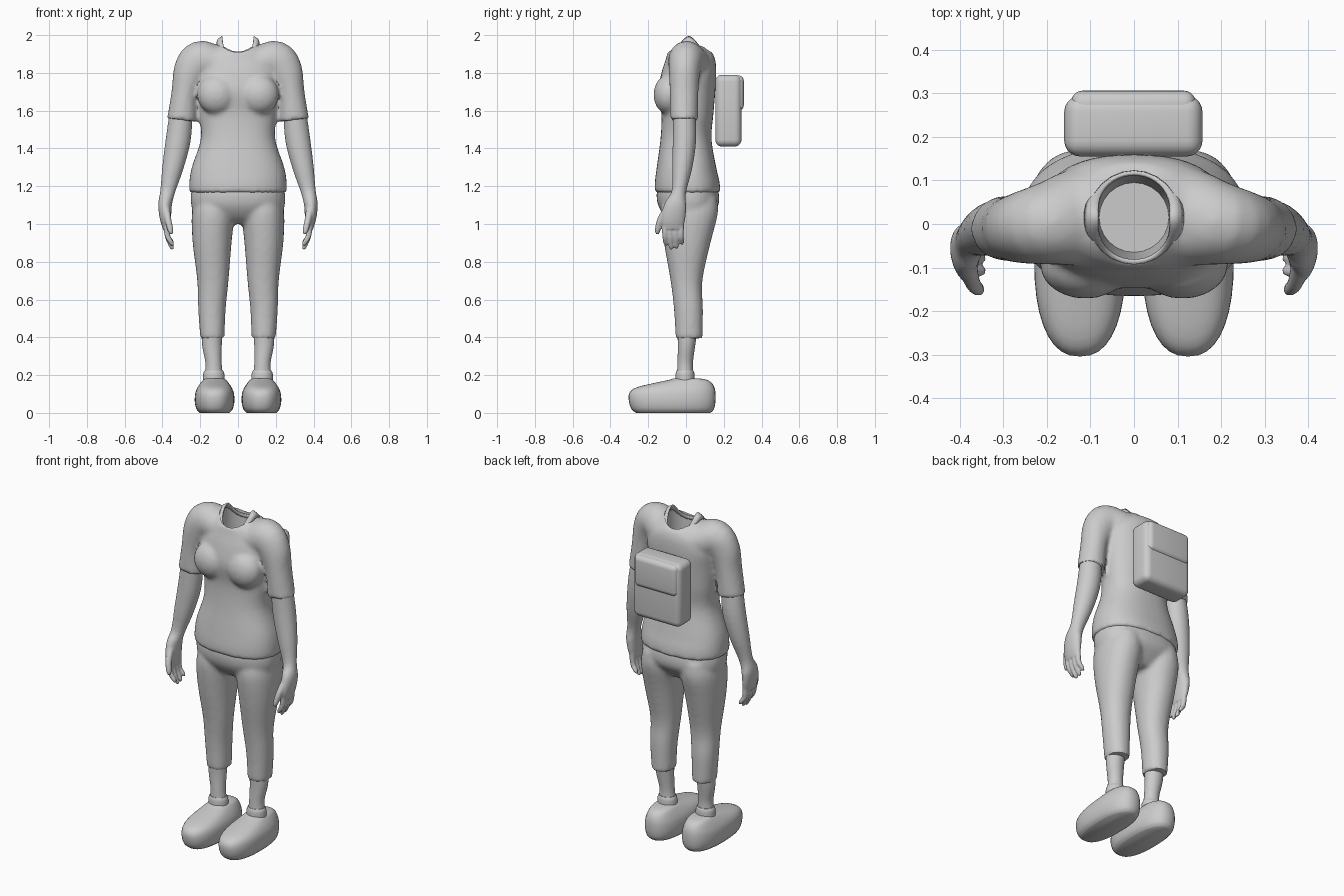
import bpy, bmesh, math
from mathutils import Vector

if "Cube" in bpy.data.objects:
    bpy.data.objects.remove(bpy.data.objects["Cube"])

grey = bpy.data.materials.new("light_grey")
grey.diffuse_color = (0.6, 0.6, 0.6, 1)
grey.use_nodes = True
grey.node_tree.nodes["Principled BSDF"].inputs["Base Color"].default_value = grey.diffuse_color


def curve_points(rows, n):
    """Catmull-Rom interpolation of (x, y, z, half_a, half_b) rows."""
    rows = [Vector(r) for r in rows]
    ext = [rows[0] * 2 - rows[1]] + rows + [rows[-1] * 2 - rows[-2]]
    out = []
    for i in range(1, len(ext) - 2):
        p0, p1, p2, p3 = ext[i - 1:i + 3]
        for k in range(n):
            t = k / n
            out.append(0.5 * (p1 * 2 + (p2 - p0) * t + (p0 * 2 - p1 * 5 + p2 * 4 - p3) * t * t
                              + (p1 * 3 - p0 - p2 * 3 + p3) * t ** 3))
    return out + [rows[-1]]


def tube(bm, rows, side=1, flat=True, sides=24, power=2.0, n=4):
    """Closed loft; flat rings lie level, others follow the path."""
    pts = curve_points(rows, n)
    rings = []
    for i, p in enumerate(pts):
        c = Vector(p[:3])
        u, v = Vector((1, 0, 0)), Vector((0, 1, 0))
        if not flat:
            t = Vector(pts[min(i + 1, len(pts) - 1)][:3]) - Vector(pts[max(i - 1, 0)][:3])
            u = v.cross(t).normalized()
            v = t.cross(u).normalized()
        ring = []
        for k in range(sides):
            a = math.tau * k / sides
            ca, sa = math.cos(a), math.sin(a)
            q = c + u * math.copysign(abs(ca) ** (2 / power), ca) * p[3] \
                  + v * math.copysign(abs(sa) ** (2 / power), sa) * p[4]
            ring.append(bm.verts.new((q.x * side, q.y, q.z)))
        rings.append(ring)
    for r0, r1 in zip(rings, rings[1:]):
        for k in range(sides):
            j = (k + 1) % sides
            bm.faces.new((r0[k], r0[j], r1[j], r1[k]))
    bm.faces.new(rings[0])
    bm.faces.new(rings[-1])


def make(name, bm):
    bmesh.ops.recalc_face_normals(bm, faces=bm.faces[:])
    me = bpy.data.meshes.new(name)
    bm.to_mesh(me)
    bm.free()
    me.materials.append(grey)
    ob = bpy.data.objects.new(name, me)
    bpy.context.collection.objects.link(ob)
    return ob


def shade(ob, angle=40):
    bpy.ops.object.select_all(action='DESELECT')
    ob.select_set(True)
    bpy.context.view_layer.objects.active = ob
    bpy.ops.object.shade_smooth_by_angle(angle=math.radians(angle))


def fuse(ob, voxel=0.012, rounds=5):
    """Blend overlapping closed lofts into one skin."""
    m = ob.modifiers.new("fuse", 'REMESH')
    m.mode, m.voxel_size = 'VOXEL', voxel
    s = ob.modifiers.new("soften", 'SMOOTH')
    s.factor, s.iterations = 0.5, rounds


def bake(ob):
    dg = bpy.context.evaluated_depsgraph_get()
    me = bpy.data.meshes.new_from_object(ob.evaluated_get(dg))
    ob.modifiers.clear()
    ob.data = me
    me.materials.clear()
    me.materials.append(grey)
    shade(ob)


def y_ring(x, z, y0, y1, a):
    return (x, (y0 + y1) / 2, z, a, (y1 - y0) / 2)


# Shirt: torso, chest and sleeves
bm = bmesh.new()
tube(bm, [y_ring(0, *r) for r in [
    (1.165, -.165, .182, .258), (1.22, -.165, .178, .258), (1.30, -.155, .16, .245),
    (1.45, -.135, .135, .197), (1.58, -.13, .145, .205), (1.70, -.148, .155, .215),
    (1.80, -.13, .16, .22), (1.87, -.108, .155, .19), (1.915, -.095, .135, .14)]],
    power=2.35, sides=40)
for s in (1, -1):
    tube(bm, [(.03, .018, 1.855, .125, .115), (.12, .015, 1.85, .10, .115),
              (.20, .0, 1.86, .11, .095), (.25, -.008, 1.80, .095, .083),
              (.28, -.01, 1.70, .072, .076), (.298, -.01, 1.55, .078, .074)],
         side=s, flat=False)
    geo = bmesh.ops.create_uvsphere(bm, u_segments=24, v_segments=14, radius=1)
    for v in geo['verts']:
        v.co = Vector((v.co.x * .105 + s * .112, v.co.y * .08 - .092, v.co.z * .105 + 1.685))
shirt = make("shirt", bm)
fuse(shirt)

# Neck opening
bm = bmesh.new()
tube(bm, [(0, .015, 1.50, .08, .08), (0, .015, 1.8, .10, .103), (0, .015, 2.2, .115, .115)])
cutter = make("neck_cutter", bm)
cutter.hide_render = True
b = shirt.modifiers.new("neck", 'BOOLEAN')
b.operation, b.object = 'DIFFERENCE', cutter
bake(shirt)
bpy.data.objects.remove(cutter)

# Collar band, rising to points at the shoulders
bm = bmesh.new()
N = 48
loop = []
for i in range(N):
    a = math.tau * i / N
    ca, sa = math.cos(a), math.sin(a)
    rise = abs(ca) ** 4
    z = 1.905 + .09 * rise
    loop.append([bm.verts.new((ca * r, .015 + sa * (r + .003), zz))
                 for r, zz in ((.115, z - .035), (.108, z - .015), (.10 - .015 * rise, z))])
for i in range(N):
    p, q = loop[i], loop[(i + 1) % N]
    for k in (0, 1):
        bm.faces.new((p[k], q[k], q[k + 1], p[k + 1]))
collar = make("collar", bm)
collar.modifiers.new("thickness", 'SOLIDIFY').thickness = 0.008
shade(collar)

# Trousers: hips and legs
bm = bmesh.new()
tube(bm, [y_ring(0, *r) for r in [
    (1.25, -.135, .145, .225), (1.17, -.155, .172, .248), (1.10, -.148, .172, .248),
    (1.04, -.11, .13, .225), (1.0, -.06, .09, .17)]], power=2.3, sides=40)
for s in (1, -1):
    tube(bm, [y_ring(x, z, y0, y1, a) for x, z, y0, y1, a in [
        (.125, 1.14, -.12, .165, .10), (.132, 1.05, -.135, .168, .113),
        (.137, .90, -.117, .13, .103), (.133, .70, -.082, .087, .083),
        (.138, .55, -.064, .09, .073), (.136, .395, -.055, .088, .064)]], side=s, power=2.15)
trousers = make("trousers", bm)
fuse(trousers)
bake(trousers)

for s, label in ((1, "left"), (-1, "right")):
    # Lower leg
    bm = bmesh.new()
    tube(bm, [(.137, .008, .46, .056, .055), (.138, .003, .36, .052, .046),
              (.130, -.004, .27, .043, .041), (.128, -.005, .215, .046, .042)], side=s)
    shade(make(label + "_lower_leg", bm))

    # Sock cuff
    bm = bmesh.new()
    tube(bm, [(.128, -.005, .225, .048, .044), (.128, -.005, .205, .056, .050),
              (.127, -.005, .15, .058, .052)], side=s)
    shade(make(label + "_cuff", bm))

    # Shoe
    bm = bmesh.new()
    tube(bm, [y_ring(.124, *r) for r in [
        (0, -.265, .13, .078), (.02, -.288, .148, .096), (.06, -.302, .156, .105),
        (.105, -.300, .156, .102), (.135, -.262, .15, .09), (.16, -.16, .135, .073),
        (.175, -.09, .11, .06), (.183, -.065, .07, .045)]], side=s, power=2.4, sides=36, n=3)
    shade(make(label + "_shoe", bm), 50)

    # Arm and hand
    bm = bmesh.new()
    tube(bm, [(.298, -.01, 1.62, .06, .058), (.316, -.008, 1.45, .066, .062),
              (.345, -.02, 1.30, .056, .053), (.373, -.038, 1.17, .039, .038),
              (.386, -.055, 1.10, .036, .058), (.384, -.068, 1.03, .030, .064),
              (.378, -.068, .975, .020, .056)], side=s, flat=False)
    for y, tip in ((-.112, .885), (-.083, .865), (-.054, .87), (-.026, .89)):
        tube(bm, [(.381, y, 1.02, .016, .016), (.374, y, .94, .015, .014),
                  (.352, y + .004, tip + .015, .012, .012), (.345, y + .005, tip, .006, .006)],
             side=s, flat=False, sides=12)
    tube(bm, [(.383, -.09, 1.09, .022, .024), (.370, -.135, 1.02, .018, .019),
              (.357, -.15, .965, .015, .015), (.352, -.152, .945, .007, .007)],
         side=s, flat=False, sides=12)
    arm = make(label + "_arm", bm)
    fuse(arm, 0.006, 3)
    bake(arm)


# Backpack with its flap
def rounded_box(name, lo, hi, radius):
    bm = bmesh.new()
    bmesh.ops.create_cube(bm, size=1)
    for v in bm.verts:
        v.co = Vector([lo[i] + (v.co[i] + .5) * (hi[i] - lo[i]) for i in range(3)])
    bmesh.ops.bevel(bm, geom=bm.edges[:], offset=radius, segments=5, profile=.5, affect='EDGES')
    shade(make(name, bm))


rounded_box("backpack", (-.16, .155, 1.41), (.157, .294, 1.79), .036)
rounded_box("backpack_flap", (-.145, .20, 1.60), (.142, .306, 1.786), .028)
